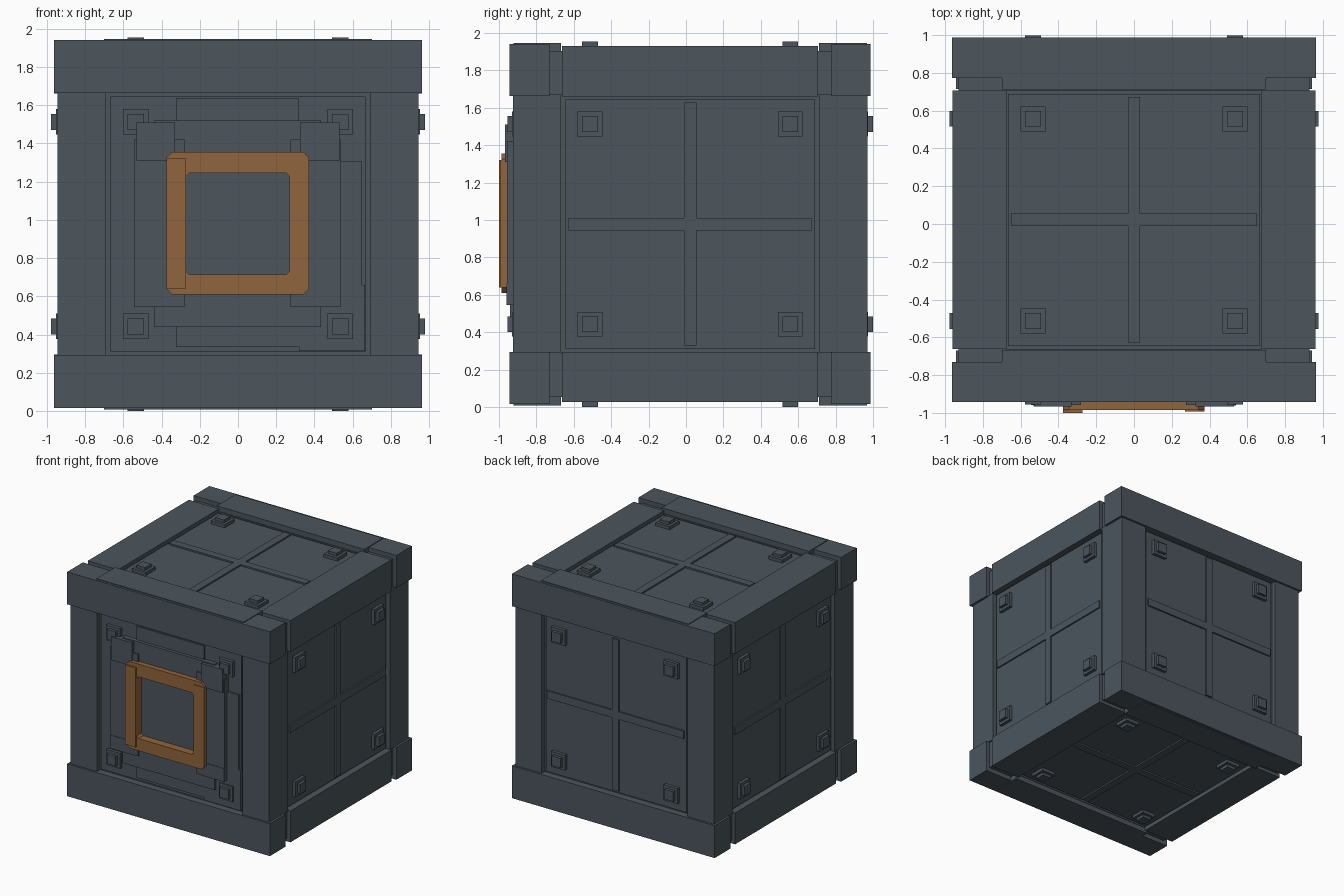
import bpy, bmesh
from mathutils import Vector

if "Cube" in bpy.data.objects:
    bpy.data.objects.remove(bpy.data.objects["Cube"], do_unlink=True)


def material(name, rgb):
    m = bpy.data.materials.new(name)
    m.diffuse_color = (*rgb, 1)
    m.use_nodes = True
    bsdf = next(n for n in m.node_tree.nodes if n.type == 'BSDF_PRINCIPLED')
    bsdf.inputs["Base Color"].default_value = (*rgb, 1)
    return m


SLATE = material("slate grey", (0.072, 0.092, 0.111))
ORANGE = material("burnt orange", (0.28, 0.13, 0.045))
C = Vector((0, 0.022, 0.978))   # centre of the crate body


def finish(name, bm, mat):
    bmesh.ops.recalc_face_normals(bm, faces=bm.faces)
    me = bpy.data.meshes.new(name)
    bm.to_mesh(me)
    bm.free()
    me.materials.append(mat)
    ob = bpy.data.objects.new(name, me)
    bpy.context.collection.objects.link(ob)
    return ob


def boxes(name, ranges, mat=SLATE):
    """One object from boxes given as (x0, x1, y0, y1, z0, z1)."""
    bm = bmesh.new()
    for r in ranges:
        lo, hi = Vector(r[0::2]), Vector(r[1::2])
        vs = bmesh.ops.create_cube(bm, size=1)["verts"]
        for v in vs:
            v.co = (lo + hi) / 2 + v.co * (hi - lo)
    return finish(name, bm, mat)


# Each side: name, axis it faces, sign
SIDES = [("front", 1, -1), ("back", 1, 1), ("left", 0, 1),
         ("right", 0, -1), ("top", 2, 1), ("bottom", 2, -1)]


def on_side(axis, sign, u0, u1, v0, v1, d0, d1):
    """Box range lying on one side, d measured outward from the body centre."""
    lo, hi = [0, 0, 0], [0, 0, 0]
    a, b = [i for i in range(3) if i != axis]
    lo[a], hi[a], lo[b], hi[b] = u0, u1, v0, v1
    lo[axis], hi[axis] = sorted((d0 * sign, d1 * sign))
    return [w for i in range(3) for w in (lo[i] + C[i], hi[i] + C[i])]


# Core behind the panels
boxes("core", [[w for i in range(3) for w in (C[i] - 0.905, C[i] + 0.905)]])

# Panels, ribs and corner studs on every side
for name, ax, s in SIDES:
    boxes(name + "_panel", [on_side(ax, s, -0.667, 0.667, -0.667, 0.667, 0.85, 0.925)])
    if name != "front":
        boxes(name + "_cross_ribs", [
            on_side(ax, s, -0.65, 0.65, -0.033, 0.033, 0.90, 0.938),
            on_side(ax, s, -0.033, 0.033, -0.65, 0.65, 0.90, 0.938)])
    studs = []
    for u in (-0.535, 0.535):
        for v in (-0.535, 0.535):
            for h, d in ((0.066, 0.952), (0.042, 0.977)):
                studs.append(on_side(ax, s, u - h, u + h, v - h, v + h, 0.90, d))
    boxes(name + "_studs", studs)

# Edge beams at the top and bottom
for level, s in (("top", 1), ("bottom", -1)):
    def z(lo, hi):
        a, b = sorted((C.z + s * lo, C.z + s * hi))
        return a, b
    for name, t in (("front", -1), ("back", 1)):
        def y(lo, hi):
            a, b = sorted((C.y + t * lo, C.y + t * hi))
            return a, b
        boxes(f"{level}_{name}_beam", [
            (-0.963, 0.963, *y(0.752, 0.965), *z(0.685, 0.963)),
            (-0.7, 0.7, *y(0.69, 0.945), *z(0.685, 0.969)),
            (-0.93, 0.93, *y(0.685, 0.76), *z(0.69, 0.925))])
    for name, t in (("left", 1), ("right", -1)):
        x0, x1 = sorted((t * 0.675, t * 0.962))
        boxes(f"{level}_{name}_beam",
              [(x0, x1, C.y - 0.685, C.y + 0.685, *z(0.683, 0.952))])

# Corner posts
for ny, t in (("front", -1), ("back", 1)):
    for nx, s in (("left", 1), ("right", -1)):
        x0, x1 = sorted((s * 0.693, s * 0.943))
        y0, y1 = sorted((C.y + t * 0.693, C.y + t * 0.948))
        boxes(f"{ny}_{nx}_post", [(x0, x1, y0, y1, 0.29, 1.67)])


def ring(name, o, i, y0, y1, mat=SLATE):
    """Flat rectangular frame; o and i are (x0, x1, z0, z1)."""
    return boxes(name, [(o[0], i[0], y0, y1, o[2], o[3]),
                        (i[1], o[1], y0, y1, o[2], o[3]),
                        (i[0], i[1], y0, y1, o[2], i[2]),
                        (i[0], i[1], y0, y1, i[3], o[3])], mat)


# Layered plates around the front window
HOLE = (-0.28, 0.275, 0.71, 1.25)
boxes("window_backing", [(-0.325, 0.32, -0.915, -0.88, 0.335, 1.635)])
boxes("offset_plate", [(0.32, 0.665, -0.919, -0.88, 0.315, 0.66),
                       (0.32, 0.65, -0.919, -0.88, 0.66, 1.305)])
ring("inner_plate", (-0.44, 0.435, 0.44, 1.52), HOLE, -0.942, -0.89)
boxes("side_plates", [(-0.545, -0.28, -0.957, -0.89, 0.545, 1.42),
                      (0.275, 0.54, -0.957, -0.89, 0.545, 1.42)])
boxes("upper_brackets", [(-0.53, -0.33, -0.967, -0.89, 1.31, 1.51),
                         (0.325, 0.53, -0.967, -0.89, 1.31, 1.51)])
boxes("lower_brackets", [(-0.535, -0.345, -0.961, -0.89, 0.545, 0.66),
                         (0.34, 0.54, -0.961, -0.89, 0.545, 0.66)])


# Orange window frame with clipped corners
def octagon(bm, x0, x1, z0, z1, c, y):
    pts = [(x0 + c, z0), (x1 - c, z0), (x1, z0 + c), (x1, z1 - c),
           (x1 - c, z1), (x0 + c, z1), (x0, z1 - c), (x0, z0 + c)]
    return [bm.verts.new((px, y, pz)) for px, pz in pts]


bm = bmesh.new()
loops = [octagon(bm, *r, c, y) for r, c, y in (
    ((-0.375, 0.372, 0.61, 1.355), 0.03, -0.92),
    ((-0.375, 0.372, 0.61, 1.355), 0.03, -0.986),
    ((-0.273, 0.27, 0.715, 1.245), 0.018, -0.986),
    ((-0.273, 0.27, 0.715, 1.245), 0.018, -0.92))]
for k in range(4):
    a, b = loops[k], loops[(k + 1) % 4]
    for i in range(8):
        j = (i + 1) % 8
        bm.faces.new((a[i], a[j], b[j], b[i]))
finish("window_frame", bm, ORANGE)
boxes("window_frame_rails", [(-0.375, -0.273, -1.0, -0.95, 0.64, 1.322),
                             (0.27, 0.372, -0.992, -0.95, 0.64, 1.322)], ORANGE)
